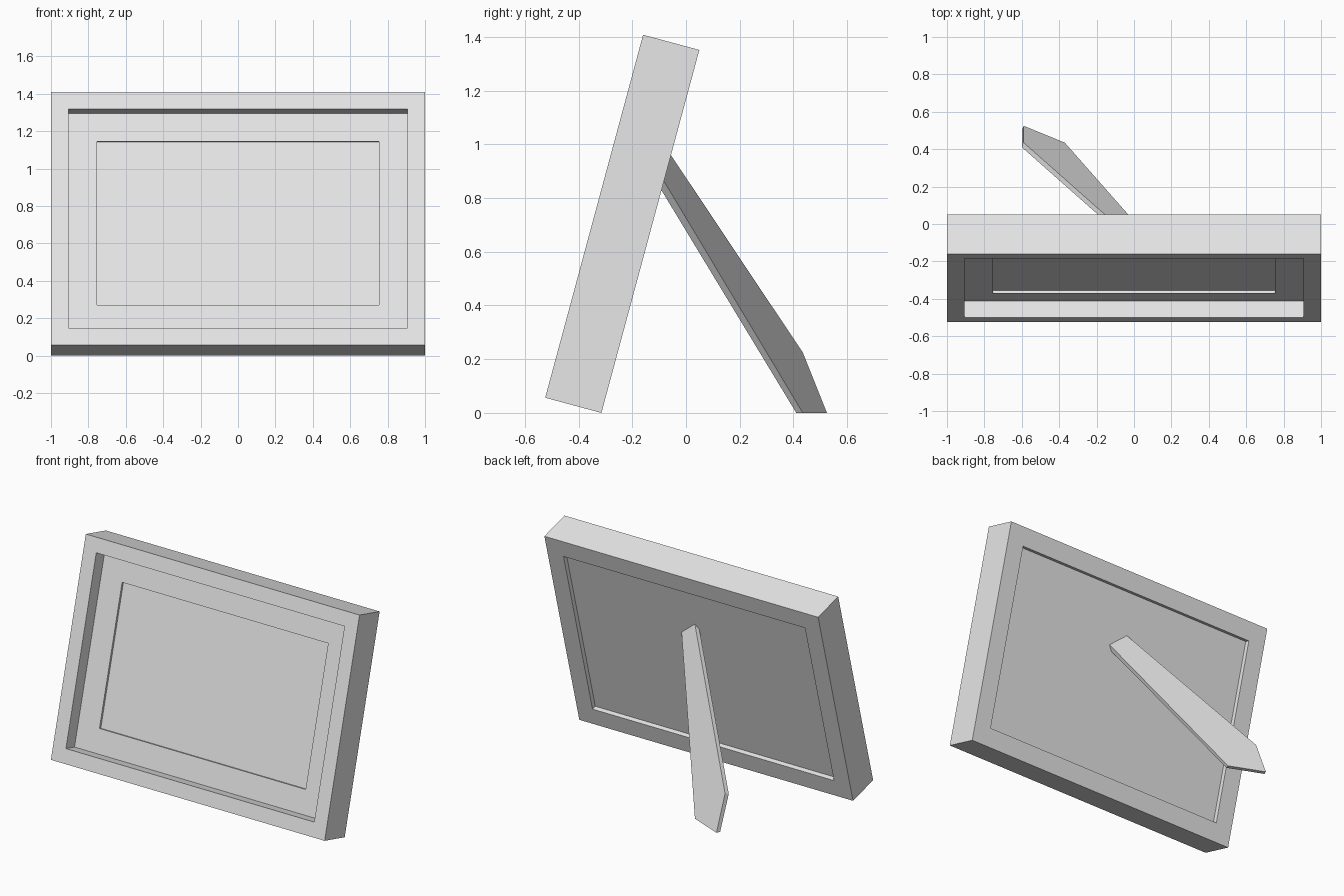
import bpy, bmesh, math
from mathutils import Vector, Matrix

cube = bpy.data.objects.get("Cube")
if cube:
    bpy.data.objects.remove(cube, do_unlink=True)

WIDTH, HEIGHT, DEPTH = 2.0, 1.4, 0.217
PIVOT = Vector((0, -0.315, 0))          # bottom edge of the back face
LEAN = Matrix.Translation(PIVOT) @ Matrix.Rotation(math.radians(-15.1), 4, 'X')

grey = bpy.data.materials.new("light_grey")
grey.use_nodes = True
grey.diffuse_color = (0.8, 0.8, 0.8, 1)
grey.node_tree.nodes["Principled BSDF"].inputs["Base Color"].default_value = (0.8, 0.8, 0.8, 1)


def finish(name, bm):
    bmesh.ops.recalc_face_normals(bm, faces=bm.faces)
    mesh = bpy.data.meshes.new(name)
    bm.to_mesh(mesh)
    bm.free()
    mesh.materials.append(grey)
    obj = bpy.data.objects.new(name, mesh)
    bpy.context.collection.objects.link(obj)
    return obj


def rect_loop(bm, inset, depth):
    """Upright rectangle inset from the outline, at a depth behind the front."""
    w = WIDTH / 2 - inset
    corners = ((-w, inset), (w, inset), (w, HEIGHT - inset), (-w, HEIGHT - inset))
    return [bm.verts.new(LEAN @ Vector((x, depth - DEPTH, z))) for x, z in corners]


def sweep(name, section, ring=True):
    """Carry an (inset, depth) section round the rectangle; cap it if not a ring."""
    bm = bmesh.new()
    loops = [rect_loop(bm, *p) for p in section]
    pairs = list(zip(loops, loops[1:]))
    if ring:
        pairs.append((loops[-1], loops[0]))
    else:
        bm.faces.new(loops[0])
        bm.faces.new(loops[-1])
    for a, b in pairs:
        for i in range(4):
            j = (i + 1) % 4
            bm.faces.new((a[i], a[j], b[j], b[i]))
    return finish(name, bm)


# Outer moulding, with a lip round the back opening
LIP, BACK_LIP = 0.093, 0.118
MAT_FRONT, MAT_BACK, PANEL_BACK = 0.093, 0.108, DEPTH - 0.03
sweep("frame", [(LIP, 0), (0, 0), (0, DEPTH), (BACK_LIP, DEPTH),
                (BACK_LIP, PANEL_BACK), (LIP, PANEL_BACK)])

# Thin mat with a window, and the panel behind it
MAT_EDGE = 0.247
sweep("mat", [(LIP, MAT_FRONT), (MAT_EDGE, MAT_FRONT),
              (MAT_EDGE, MAT_BACK), (LIP, MAT_BACK)])
sweep("backing_panel", [(LIP, MAT_BACK), (LIP, PANEL_BACK)], ring=False)

# Slanted easel leg: a flat tapered plate with a clipped foot
outline = [Vector(p) for p in ((-0.37, 0.435, 0), (-0.59, 0.525, 0),
                               (-0.59, 0.435, 0.225), (-0.035, -0.056, 0.96),
                               (0.086, -0.082, 0.863))]
# run the top end into the backing panel
for end, start in ((3, 2), (4, 0)):
    outline[end] += (outline[end] - outline[start]).normalized() * 0.05
normal = (outline[1] - outline[0]).cross(outline[2] - outline[0]).normalized()
if normal.y < 0:
    normal.negate()

bm = bmesh.new()
outer = [bm.verts.new(p) for p in outline]
inner = []
for p in outline:
    q = p - normal * 0.028
    q.z = max(q.z, 0)                    # foot rests flat on the ground
    inner.append(bm.verts.new(q))
bm.faces.new(outer)
bm.faces.new(inner)
for i in range(len(outer)):
    j = (i + 1) % len(outer)
    bm.faces.new((outer[i], outer[j], inner[j], inner[i]))
finish("easel_leg", bm)
